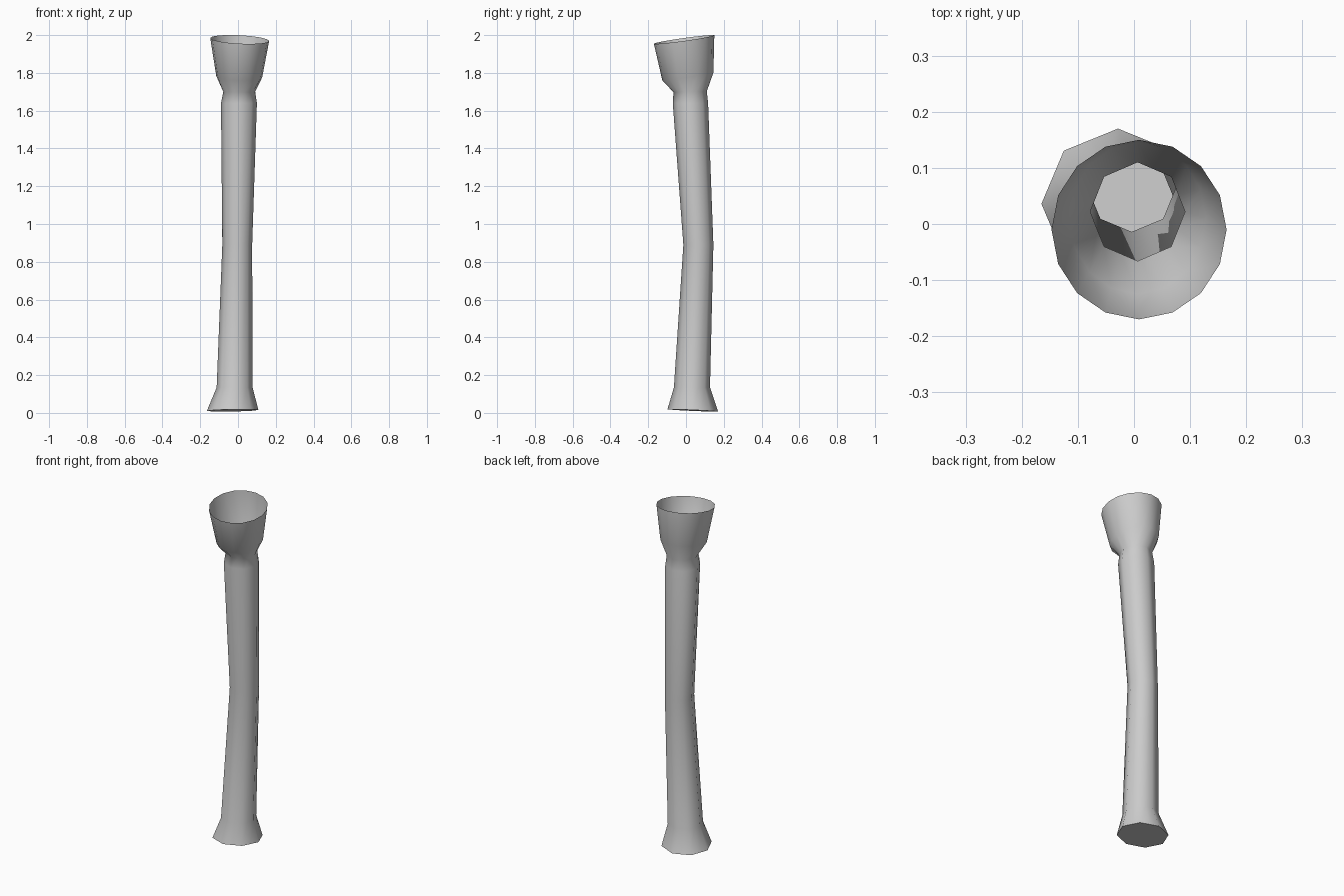
import bpy, bmesh
from math import cos, sin, pi, radians

if "Cube" in bpy.data.objects:
    bpy.data.objects.remove(bpy.data.objects["Cube"])

# Rings from foot to rim: xmin, xmax, ymin, ymax, z, tilt in x, tilt in y, octagonal?
RINGS = [
    (-0.165, 0.108, -0.098, 0.17, 0.013, 0.02, -0.045, True),   # foot edge
    (-0.113, 0.077, -0.064, 0.127, 0.135, 0, 0, True),          # ankle of the shaft
    (-0.083, 0.075, -0.014, 0.145, 0.89, 0, 0, True),           # bend
    (-0.09, 0.10, -0.07, 0.117, 1.64, 0, 0, True),              # upper shaft
    (-0.078, 0.091, -0.066, 0.110, 1.70, 0, 0.02, True),        # neck
    (-0.115, 0.128, -0.125, 0.145, 1.78, -0.03, 0.16, False),   # cup shoulder
    (-0.147, 0.165, -0.17, 0.15, 1.977, -0.05, 0.14, False),    # open rim
]
SIDES = 16


def ring_points(x0, x1, y0, y1, z, tx, ty, octagon):
    """Tilted ellipse; octagonal rings keep their in-between points on flat sides."""
    cx, cy, rx, ry = (x0 + x1) / 2, (y0 + y1) / 2, (x1 - x0) / 2, (y1 - y0) / 2
    points = []
    for i in range(SIDES):
        a = 2 * pi * i / SIDES
        k = cos(pi / 8) if octagon and i % 2 else 1.0
        dx, dy = rx * k * cos(a), ry * k * sin(a)
        points.append((cx + dx, cy + dy, z + tx * dx + ty * dy))
    return points


# Bent shaft with flared foot and open cup, lofted ring by ring
bm = bmesh.new()
loops = [[bm.verts.new(p) for p in ring_points(*r)] for r in RINGS]
for low, high in zip(loops, loops[1:]):
    for i in range(SIDES):
        j = (i + 1) % SIDES
        bm.faces.new((low[i], low[j], high[j], high[i]))

# Closed underside of the foot
bm.faces.new(loops[0][::-1])

mesh = bpy.data.meshes.new("flared_shaft")
bm.to_mesh(mesh)
bm.free()
shaft = bpy.data.objects.new("flared_shaft", mesh)
bpy.context.collection.objects.link(shaft)

bpy.context.view_layer.objects.active = shaft
shaft.select_set(True)
bpy.ops.object.shade_smooth_by_angle(angle=radians(60))
